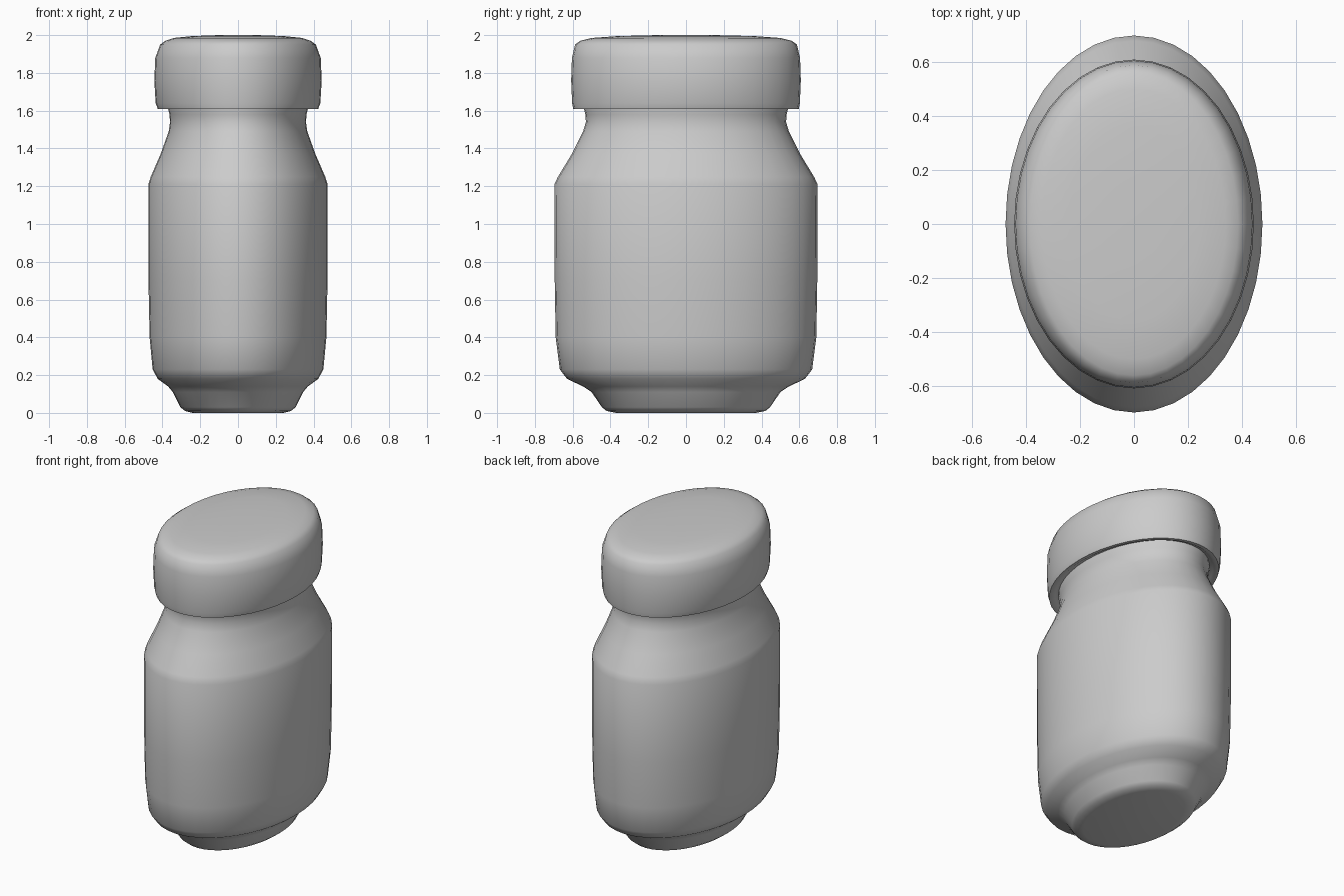
import bpy, bmesh
from math import sin, cos, pi

if "Cube" in bpy.data.objects:
    bpy.data.objects.remove(bpy.data.objects["Cube"])

SEG = 40

def ring(bm, rx, ry, z):
    """Elliptical ring of vertices."""
    return [bm.verts.new((rx * cos(2 * pi * i / SEG), ry * sin(2 * pi * i / SEG), z))
            for i in range(SEG)]

def oval_lathe(name, profile, angle):
    """Skin a list of (rx, ry, z) rings and cap both ends."""
    bm = bmesh.new()
    rings = [ring(bm, *p) for p in profile]
    for a, b in zip(rings, rings[1:]):
        for i in range(SEG):
            j = (i + 1) % SEG
            bm.faces.new((a[i], a[j], b[j], b[i]))
    bm.faces.new(rings[0][::-1])
    bm.faces.new(rings[-1])
    bmesh.ops.recalc_face_normals(bm, faces=bm.faces)
    mesh = bpy.data.meshes.new(name)
    bm.to_mesh(mesh)
    bm.free()
    ob = bpy.data.objects.new(name, mesh)
    bpy.context.collection.objects.link(ob)
    bpy.ops.object.select_all(action='DESELECT')
    ob.select_set(True)
    bpy.context.view_layer.objects.active = ob
    bpy.ops.object.shade_smooth_by_angle(angle=angle)
    return ob

# Jar body: stepped foot, straight walls, sloping shoulder, waisted neck
oval_lathe("jar_body", [
    (0.24, 0.37, 0.00), (0.28, 0.42, 0.01), (0.305, 0.445, 0.03),
    (0.345, 0.50, 0.11), (0.37, 0.545, 0.14), (0.425, 0.63, 0.18),
    (0.452, 0.668, 0.23), (0.468, 0.69, 0.40), (0.474, 0.695, 0.70),
    (0.475, 0.697, 1.21), (0.462, 0.678, 1.25),
    (0.41, 0.605, 1.37), (0.367, 0.545, 1.49), (0.36, 0.53, 1.54),
    (0.363, 0.533, 1.58), (0.37, 0.54, 1.61), (0.37, 0.54, 1.64),
], 0.9)

# Lid: rounded cap with a narrow rim underneath around the neck
oval_lathe("lid", [
    (0.365, 0.535, 1.63), (0.39, 0.56, 1.62), (0.405, 0.575, 1.61),
    (0.425, 0.597, 1.61), (0.436, 0.603, 1.64), (0.443, 0.608, 1.76),
    (0.438, 0.604, 1.88), (0.412, 0.587, 1.95), (0.385, 0.56, 1.97),
    (0.34, 0.50, 1.985), (0.24, 0.36, 1.995), (0.10, 0.15, 2.00),
], 1.2)
